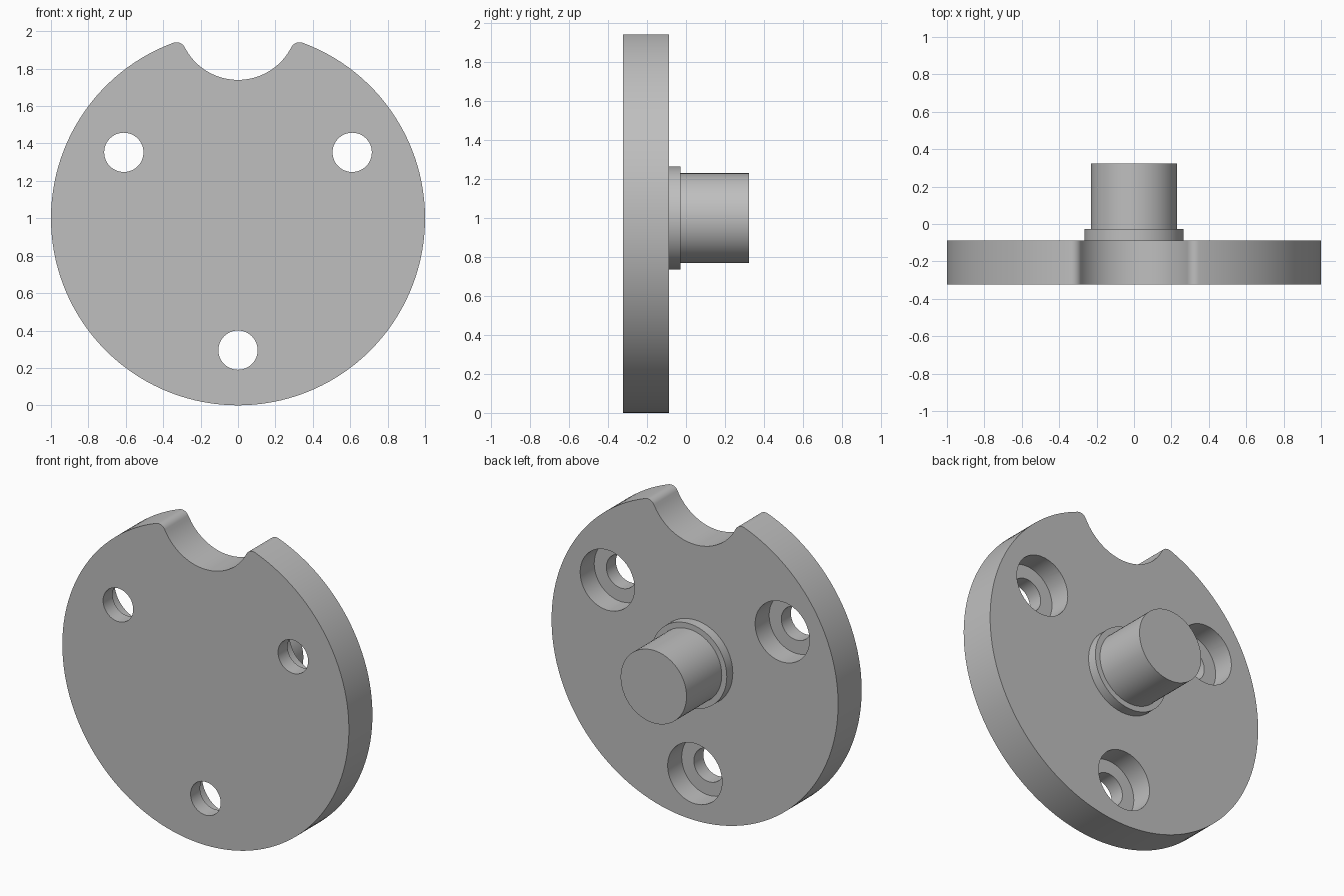
import bpy, bmesh
from math import sin, cos, pi, atan2, sqrt, radians

if "Cube" in bpy.data.objects:
    bpy.data.objects.remove(bpy.data.objects["Cube"], do_unlink=True)

FRONT, BACK, COLLAR_END, PIN_END = -0.323, -0.088, -0.028, 0.323
CENTRE_Z = 1.0

steel = bpy.data.materials.new("plain_grey")
steel.use_nodes = True
grey = (0.52, 0.52, 0.52, 1)
steel.diffuse_color = grey
steel.node_tree.nodes["Principled BSDF"].inputs["Base Color"].default_value = grey


def arc(cx, cz, r, a0, a1, steps):
    """Points along an arc, both ends included."""
    angles = [a0 + (a1 - a0) * i / steps for i in range(steps + 1)]
    return [(cx + r * cos(a), cz + r * sin(a)) for a in angles]


def prism(name, outline, y0, y1):
    """Extrude a closed x-z outline from y0 to y1."""
    bm = bmesh.new()
    face = bm.faces.new([bm.verts.new((x, y0, z)) for x, z in outline])
    out = bmesh.ops.extrude_face_region(bm, geom=[face])["geom"]
    bmesh.ops.translate(bm, vec=(0, y1 - y0, 0),
                        verts=[v for v in out if isinstance(v, bmesh.types.BMVert)])
    bmesh.ops.recalc_face_normals(bm, faces=bm.faces)
    mesh = bpy.data.meshes.new(name)
    bm.to_mesh(mesh)
    bm.free()
    mesh.materials.append(steel)
    obj = bpy.data.objects.new(name, mesh)
    bpy.context.collection.objects.link(obj)
    return obj


def disc(name, r, y0, y1, x=0, z=CENTRE_Z, steps=64):
    return prism(name, arc(x, z, r, 0, 2 * pi, steps)[:-1], y0, y1)


def activate(obj):
    bpy.ops.object.select_all(action="DESELECT")
    obj.select_set(True)
    bpy.context.view_layer.objects.active = obj


# Plate outline: big rim arc, rounded corners, concave notch at the top
notch_r, notch_h, fillet = 0.32, 1.06, 0.05
rim = 1 - fillet
fz = (rim**2 + notch_h**2 - (notch_r + fillet)**2) / (2 * notch_h)
fx = sqrt(rim**2 - fz**2)
rim_a = atan2(fz, fx)                     # rim meets corner
notch_a = atan2(fz - notch_h, fx)         # notch meets corner
outline = arc(0, CENTRE_Z, 1, pi - rim_a, 2 * pi + rim_a, 120)
outline += arc(fx, CENTRE_Z + fz, fillet, rim_a, notch_a + pi, 12)[1:]
outline += arc(0, CENTRE_Z + notch_h, notch_r, notch_a, -pi - notch_a, 36)[1:]
outline += arc(-fx, CENTRE_Z + fz, fillet, -notch_a, pi - rim_a, 12)[1:-1]
plate = prism("plate", outline, FRONT, BACK)

# Three counterbored bolt holes, wide side at the back
for i, angle in enumerate((30, 150, 270)):
    x = 0.705 * cos(radians(angle))
    z = CENTRE_Z + 0.705 * sin(radians(angle))
    for kind, r, y0 in (("bore", 0.105, FRONT - 0.1), ("counterbore", 0.19, BACK - 0.14)):
        cutter = disc(f"{kind}_cutter_{i}", r, y0, BACK + 0.1, x, z, 48)
        cut = plate.modifiers.new(kind, "BOOLEAN")
        cut.operation, cut.solver, cut.object = "DIFFERENCE", "EXACT", cutter
        activate(plate)
        bpy.ops.object.modifier_apply(modifier=cut.name)
        bpy.data.objects.remove(cutter, do_unlink=True)

# Collar and pin on the back
collar = disc("collar", 0.265, BACK, COLLAR_END)
pin = disc("pin", 0.23, COLLAR_END, PIN_END)

for part in (plate, collar, pin):
    activate(part)
    bpy.ops.object.shade_smooth_by_angle(angle=radians(30))
